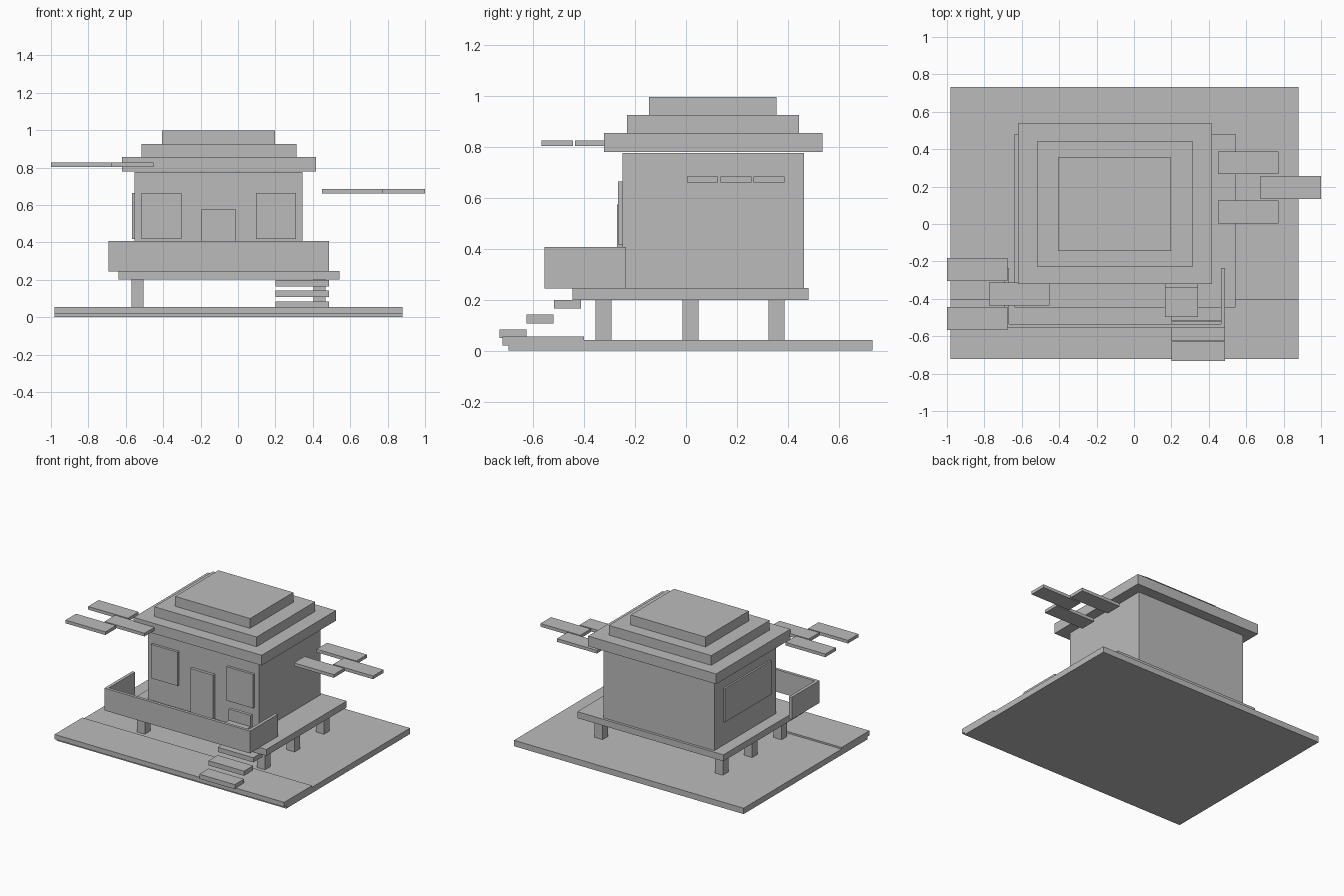
import bpy

default = bpy.data.objects.get("Cube")
if default:
    bpy.data.objects.remove(default, do_unlink=True)

# One plain colour for every part
grey = bpy.data.materials.new("plain grey")
grey.use_nodes = True
grey.diffuse_color = (0.5, 0.5, 0.5, 1)
grey.node_tree.nodes["Principled BSDF"].inputs["Base Color"].default_value = (0.5, 0.5, 0.5, 1)


def box(name, x, y, z):
    """Box from (min, max) ranges along each axis."""
    bpy.ops.mesh.primitive_cube_add(size=1, location=[(a + b) / 2 for a, b in (x, y, z)])
    ob = bpy.context.object
    ob.name = name
    ob.scale = [b - a for a, b in (x, y, z)]
    bpy.ops.object.transform_apply(location=False, rotation=False, scale=True)
    ob.data.materials.append(grey)
    return ob


# Ground with a raised strip along the front
GROUND, DECK = 0.043, 0.247
box("ground", (-0.98, 0.88), (-0.698, 0.733), (0, GROUND))
box("front_strip", (-0.98, 0.88), (-0.722, -0.40), (0.02, 0.055))

# Stilts and deck
for side, x in (("right", -0.57), ("left", 0.404)):
    for place, y in (("front", -0.355), ("middle", -0.014), ("back", 0.325)):
        box(f"{place}_{side}_stilt", (x, x + 0.064), (y, y + 0.063), (GROUND, 0.2))
box("deck", (-0.64, 0.543), (-0.447, 0.482), (0.2, DECK))

# House and stepped roof
box("house", (-0.553, 0.345), (-0.25, 0.463), (DECK, 0.777))
box("lower_roof", (-0.62, 0.417), (-0.322, 0.537), (0.78, 0.855))
box("middle_roof", (-0.516, 0.313), (-0.231, 0.445), (0.855, 0.926))
box("top_roof", (-0.407, 0.199), (-0.145, 0.355), (0.926, 0.998))

# Door and windows
box("door", (-0.195, -0.012), (-0.272, -0.25), (DECK, 0.575))
for name, x in (("right_front_window", -0.516), ("left_front_window", 0.095)):
    box(name, (x, x + 0.215), (-0.268, -0.25), (0.417, 0.665))
box("side_window", (-0.566, -0.553), (-0.18, 0.356), (0.417, 0.665))

# Porch railing on three sides
RAIL = (0.245, 0.408)
box("front_railing", (-0.692, 0.487), (-0.557, -0.535), RAIL)
box("right_railing", (-0.692, -0.669), (-0.535, -0.235), RAIL)
box("left_railing", (0.464, 0.487), (-0.535, -0.235), RAIL)

# Porch chair
box("chair_seat", (0.165, 0.342), (-0.497, -0.343), (DECK, 0.32))
box("chair_back", (0.165, 0.342), (-0.343, -0.32), (DECK, 0.403))

# Floating steps up to the deck
for i in range(3):
    y, z = -0.733 + 0.107 * i, 0.05 + 0.0575 * i
    box(f"step_{i + 1}", (0.2, 0.487), (y, y + 0.106), (z, z + 0.034))

# Two clouds, each of three flat slabs
for side, xs, y, z in (("right", (-1.0, -0.775, -1.0), -0.567, 0.804),
                       ("left", (0.45, 0.676, 0.45), 0.004, 0.661)):
    for i, x in enumerate(xs):
        y0 = y + 0.131 * i
        box(f"{side}_cloud_{i + 1}", (x, x + 0.323), (y0, y0 + 0.122), (z, z + 0.023))
